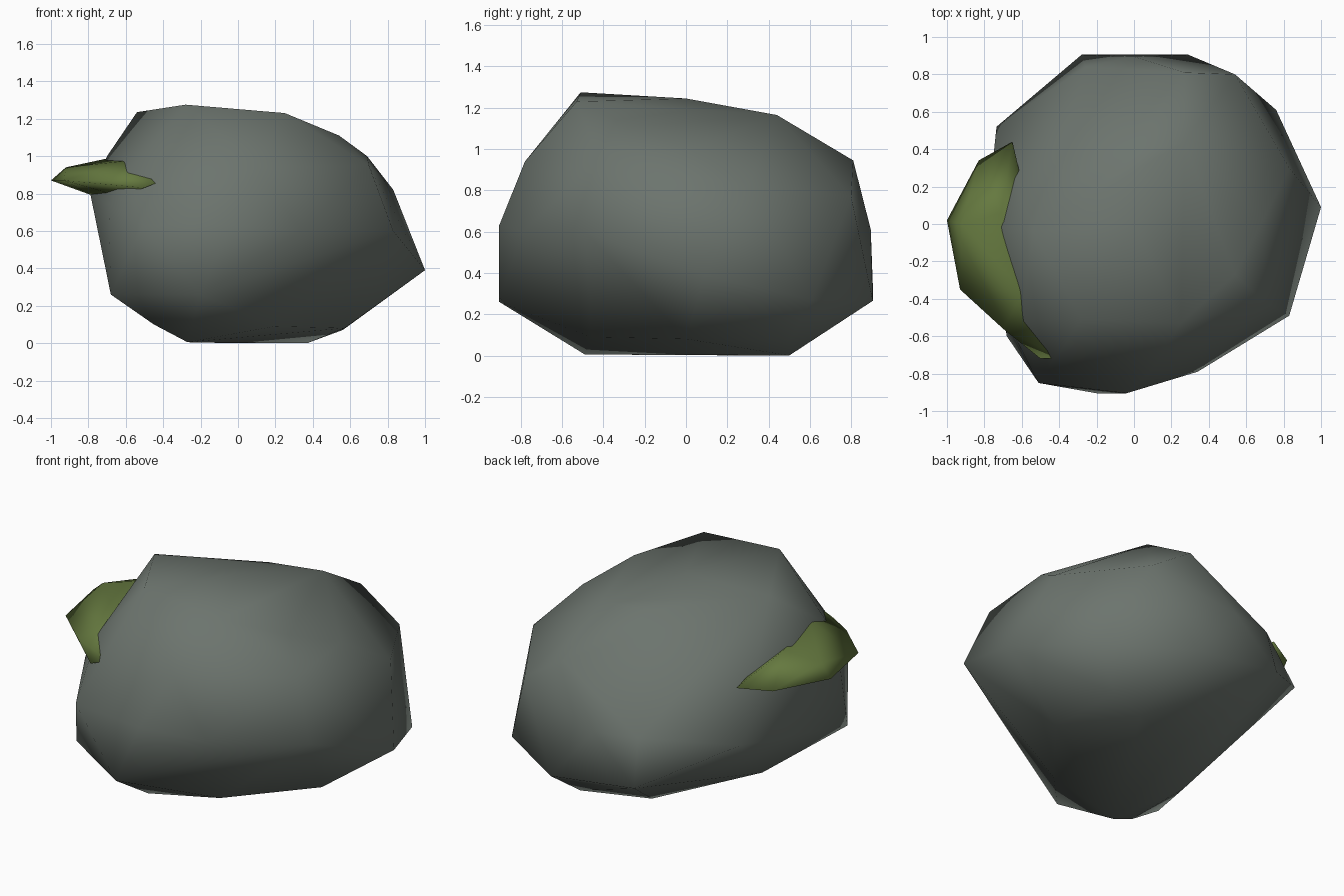
import bpy, bmesh


def hull_object(name, points, color):
    """Faceted low-poly lump: convex hull of a few points, shaded smooth."""
    bm = bmesh.new()
    for p in points:
        bm.verts.new(p)
    bmesh.ops.convex_hull(bm, input=bm.verts)
    bmesh.ops.delete(bm, geom=[v for v in bm.verts if not v.link_faces], context='VERTS')
    bmesh.ops.recalc_face_normals(bm, faces=bm.faces)
    for f in bm.faces:
        f.smooth = True
    me = bpy.data.meshes.new(name)
    bm.to_mesh(me)
    bm.free()
    ob = bpy.data.objects.new(name, me)
    bpy.context.collection.objects.link(ob)
    mat = bpy.data.materials.new(name + "_material")
    mat.diffuse_color = color
    me.materials.append(mat)
    return ob


# Boulder: rings of corners from top to base
top = [(-.28, -.51, 1.275), (.25, -.53, 1.23), (-.54, -.04, 1.235), (0, 0, 1.245),
       (.27, .44, 1.165), (-.04, .36, 1.165), (.54, -.27, 1.11)]
shoulder = [(.27, .81, .945), (.69, .02, 1.0), (.7, -.42, .95),
            (.1, -.78, .94), (-.7, -.02, 1.0), (-.6, -.52, .9)]
middle = [(0, .895, .61), (-.26, .84, .62), (-.735, .52, .58), (-.79, 0, .8),
          (-.69, -.5, .74), (-.51, -.85, .63), (-.04, -.905, .63), (.34, -.79, .6),
          (.83, -.49, .6), (.83, .3, .82), (.54, .8, .77)]
lower = [(1, .09, .39), (.29, .905, .265), (-.28, .905, .34), (-.68, -.6, .26),
         (-.2, -.905, .26), (.76, .61, .27)]
base = [(-.02, .36, 0), (.37, .5, 0), (.2, -.46, .09), (-.27, -.49, .005),
        (.57, 0, .08), (.56, .5, .07), (-.45, -.1, .1), (-.45, -.55, .1)]
hull_object("boulder", top + shoulder + middle + lower + base, (.15, .175, .155, 1))

# Moss pad: flattened crescent hugging the left side
rim = [(-.65, .44, .88), (-.83, .34, .87), (-1, .02, .87), (-.93, -.35, .87),
       (-.7, -.56, .87), (-.5, -.72, .83), (-.38, -.72, .88), (-.6, .2, .88)]
crown = [(-.92, 0, .94), (-.71, .06, .985), (-.59, -.36, .975)]
underside = [(-.78, 0, .79), (-.65, -.35, .79), (-.57, -.45, .81)]
hull_object("moss", rim + crown + underside, (.13, .19, .05, 1))
